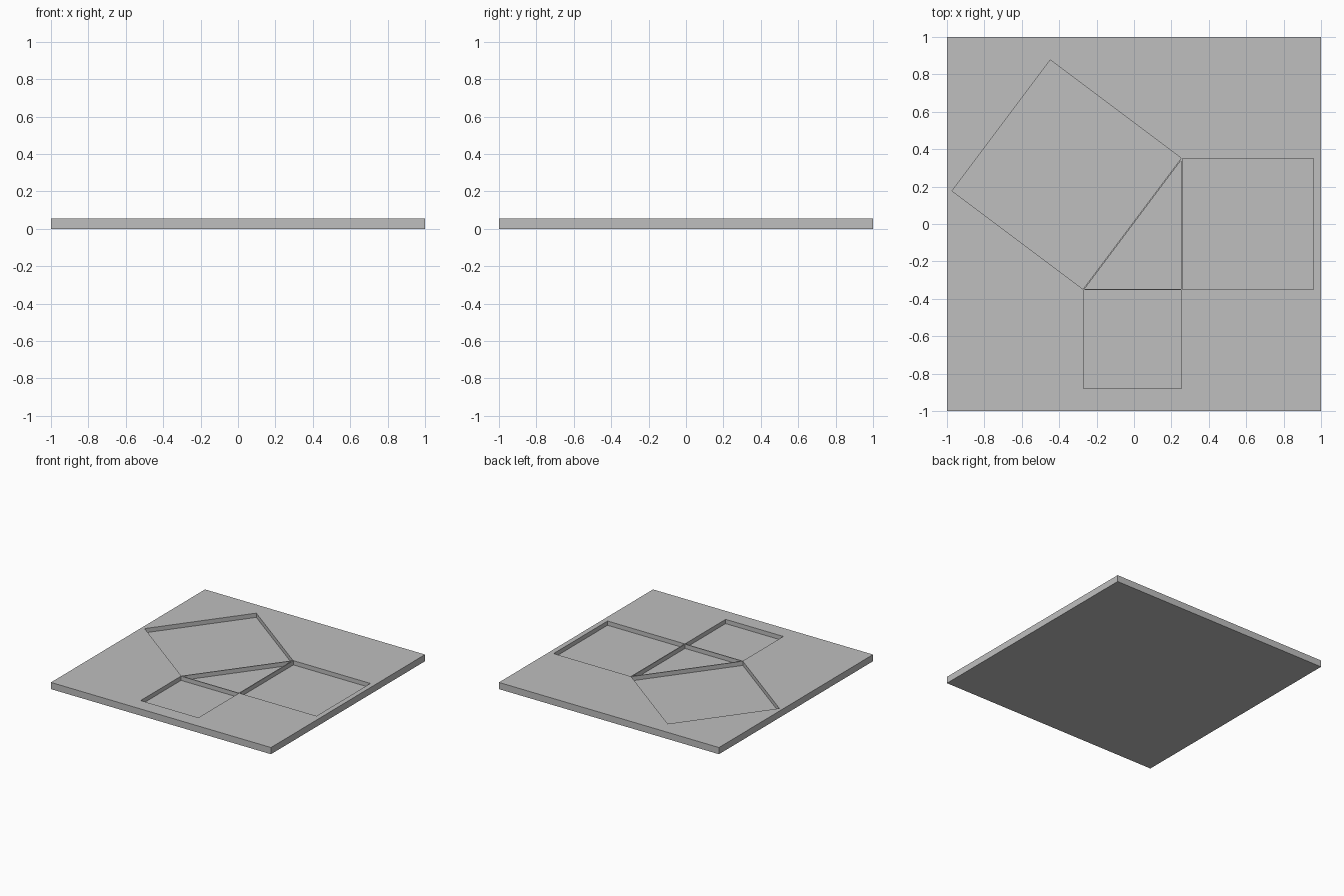
import bpy
import bmesh
from mathutils import Vector

cube = bpy.data.objects.get("Cube")
if cube:
    bpy.data.objects.remove(cube)

HEIGHT = 0.055   # slab thickness
FLOOR = 0.02     # height of the tray floors
UNIT = 0.175     # triangle legs are 3 and 4 units, its long side is 5
WALL = 0.007     # thin ribs between neighbouring trays

grey = bpy.data.materials.new("matte grey")
grey.use_nodes = True
colour = (0.52, 0.52, 0.52, 1)
grey.diffuse_color = colour
grey.node_tree.nodes["Principled BSDF"].inputs["Base Color"].default_value = colour


def prism(name, outline, bottom, top):
    """Extrude a flat counter-clockwise outline between two heights."""
    bm = bmesh.new()
    face = bm.faces.new([bm.verts.new((p[0], p[1], bottom)) for p in outline])
    new = bmesh.ops.extrude_face_region(bm, geom=[face])["geom"]
    verts = [v for v in new if isinstance(v, bmesh.types.BMVert)]
    bmesh.ops.translate(bm, verts=verts, vec=(0, 0, top - bottom))
    bmesh.ops.recalc_face_normals(bm, faces=bm.faces)
    mesh = bpy.data.meshes.new(name)
    bm.to_mesh(mesh)
    bm.free()
    mesh.materials.append(grey)
    obj = bpy.data.objects.new(name, mesh)
    bpy.context.collection.objects.link(obj)
    return obj


def square_on(a, b):
    """Square standing outward on the side a-b of a counter-clockwise triangle."""
    side = b - a
    out = Vector((side.y, -side.x))
    shift = out.normalized() * WALL / 2
    return [a + shift, a + out + shift, b + out + shift, b + shift]


# Right triangle whose sides carry the three squares
left = Vector((-0.27, -0.35))
corner = left + Vector((3 * UNIT, 0))
tip = corner + Vector((0, 4 * UNIT))

# Triangle tray, pulled in toward its incentre to leave the ribs
incentre = corner + Vector((-UNIT, UNIT))
shrink = 1 - WALL / 2 / UNIT
triangle = [incentre + (p - incentre) * shrink for p in (left, corner, tip)]

trays = {
    "triangle_tray_cutter": triangle,
    "small_tray_cutter": square_on(left, corner),
    "medium_tray_cutter": square_on(corner, tip),
    "large_tray_cutter": square_on(tip, left),
}

# Slab with the four trays cut into its top
slab = prism("tray_slab", [(-1, -1), (1, -1), (1, 1), (-1, 1)], 0, HEIGHT)
cutters = []
for name, outline in trays.items():
    cutter = prism(name, outline, FLOOR, HEIGHT + 0.05)
    cutter.hide_render = True
    cut = slab.modifiers.new(name, "BOOLEAN")
    cut.operation = "DIFFERENCE"
    cut.solver = "EXACT"
    cut.object = cutter
    cutters.append(cutter)

# Bake the cuts and drop the cutters
bpy.context.view_layer.update()
evaluated = slab.evaluated_get(bpy.context.evaluated_depsgraph_get())
baked = bpy.data.meshes.new_from_object(evaluated)
slab.modifiers.clear()
slab.data = baked
for cutter in cutters:
    bpy.data.objects.remove(cutter)
